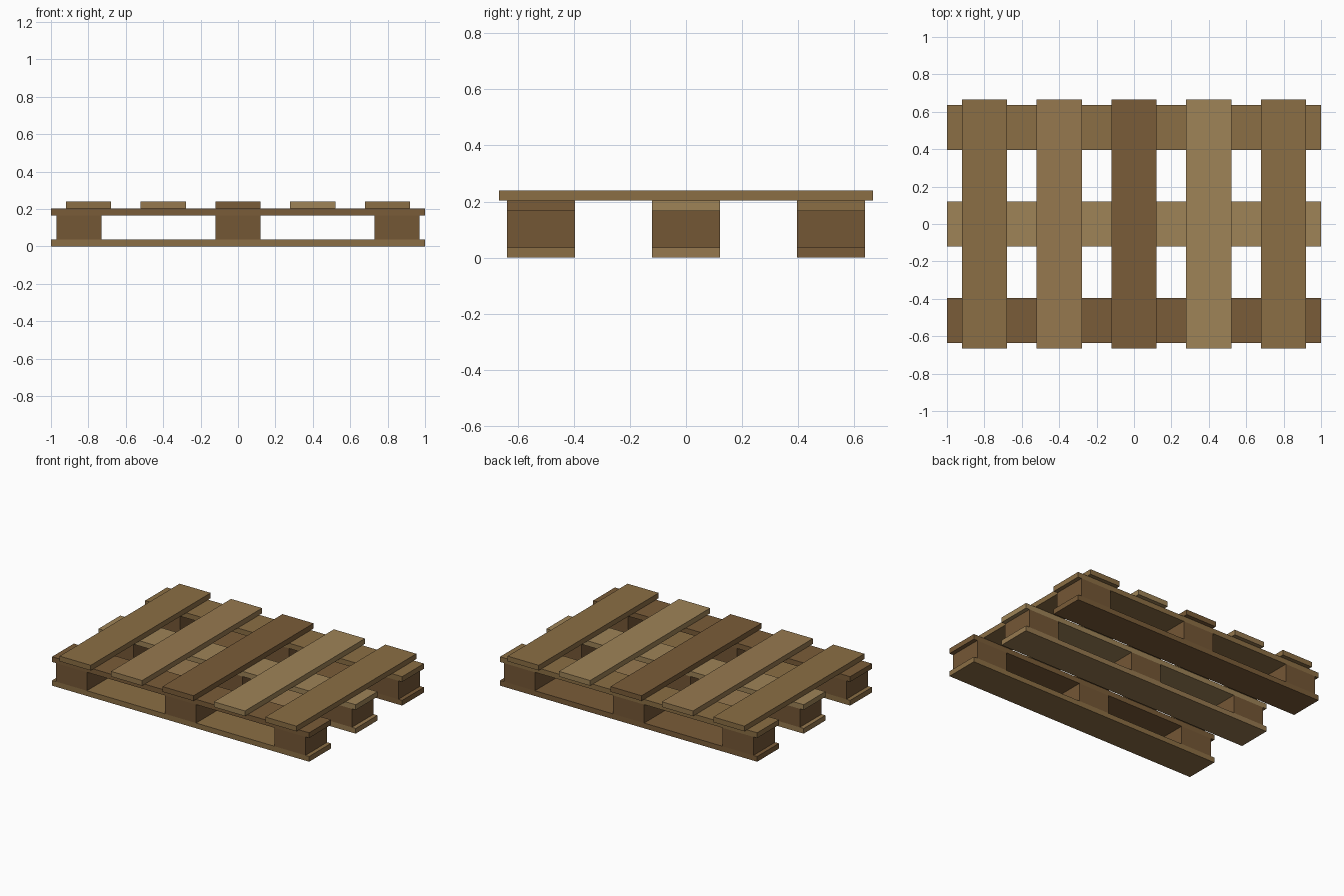
import bpy

if "Cube" in bpy.data.objects:
    bpy.data.objects.remove(bpy.data.objects["Cube"])

WIDTH = 0.2417      # width of every board and block
BOARD = 0.0367      # board thickness
BLOCK = 0.13        # block height
LENGTH, DEPTH = 2.0, 1.3333
ROWS = (-0.5167, 0.0, 0.5167)   # runner positions in y


def wood(name, color):
    mat = bpy.data.materials.new(name)
    mat.diffuse_color = (*color, 1)
    mat.use_nodes = True
    mat.node_tree.nodes["Principled BSDF"].inputs["Base Color"].default_value = mat.diffuse_color
    return mat


woods = [wood("wood_warm", (0.258, 0.156, 0.058)),
         wood("wood_tan", (0.305, 0.191, 0.078)),
         wood("wood_dark", (0.195, 0.107, 0.040)),
         wood("wood_light", (0.342, 0.227, 0.095))]
block_wood = wood("wood_block", (0.175, 0.095, 0.036))


def box(name, x, y, bottom, size, mat):
    bpy.ops.mesh.primitive_cube_add(size=1, location=(x, y, bottom + size[2] / 2))
    obj = bpy.context.object
    obj.name = name
    obj.scale = size
    bpy.ops.object.transform_apply(location=False, rotation=False, scale=True)
    obj.data.materials.append(mat)
    return obj


# Three runners: bottom board, three blocks, stringer board
for i, y in enumerate(ROWS):
    box(f"bottom_board_{i + 1}", 0, y, 0, (LENGTH, WIDTH, BOARD), woods[i])
    for j, x in enumerate((-0.85, 0.0, 0.85)):
        box(f"block_{i + 1}_{j + 1}", x, y, BOARD, (WIDTH, WIDTH, BLOCK), block_wood)
    box(f"stringer_board_{i + 1}", 0, y, BOARD + BLOCK,
        (LENGTH, WIDTH, BOARD), woods[(i + 2) % 4])

# Five deck boards across the top
for i in range(5):
    box(f"deck_board_{i + 1}", (i - 2) * 0.4, 0, 2 * BOARD + BLOCK,
        (WIDTH, DEPTH, BOARD), woods[i % 4])
